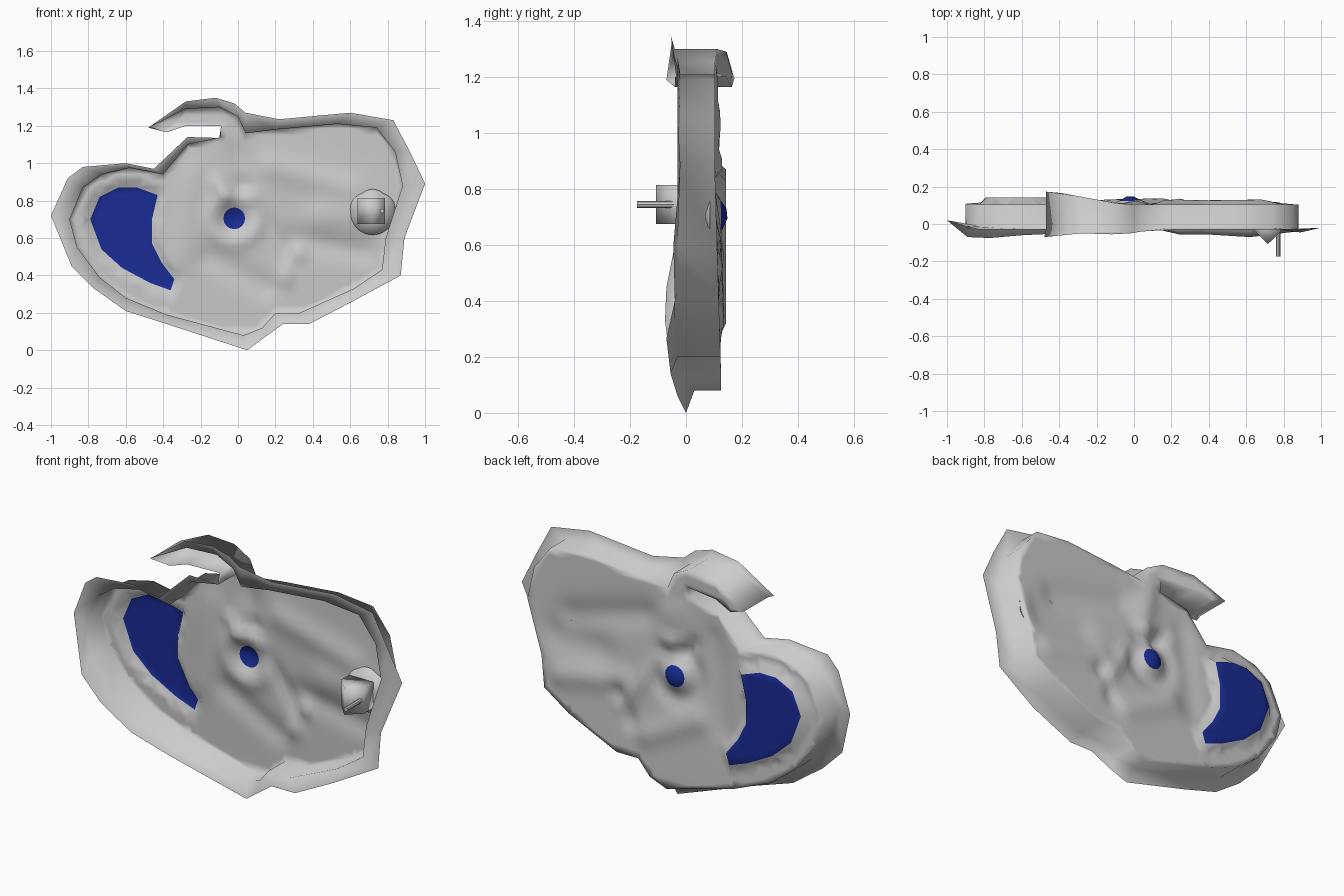
import bpy, bmesh, math
from mathutils import Vector
from mathutils.geometry import delaunay_2d_cdt, intersect_point_line

if "Cube" in bpy.data.objects:
    bpy.data.objects.remove(bpy.data.objects["Cube"])

# Paired contours: INNER = x, z, front y of the wall; OUTER = x, y, z of the flared lip
INNER = [(-.90, .70, -.02), (-.86, .55, -.03), (-.74, .39, -.03), (-.60, .28, -.03), (-.38, .19, -.01),
         (.03, .08, .03), (.13, .12, 0), (.20, .20, -.03), (.33, .20, -.03), (.62, .33, -.04),
         (.77, .43, -.03), (.79, .60, -.03), (.88, .88, -.03), (.84, 1.06, -.02), (.74, 1.19, -.02),
         (.53, 1.21, -.02), (.20, 1.18, -.02), (.04, 1.16, -.03), (0, 1.25, -.04), (-.10, 1.30, -.04),
         (-.28, 1.29, -.04), (-.47, 1.195, -.03), (-.38, 1.165, -.03), (-.28, 1.20, -.03), (-.09, 1.20, -.02),
         (-.09, 1.14, -.02), (-.27, 1.10, -.02), (-.40, .94, -.02), (-.58, .975, -.02), (-.73, .94, -.02),
         (-.83, .87, -.01)]
OUTER = [(-1, .02, .72), (-.89, -.07, .45), (-.77, -.075, .33), (-.60, -.06, .21), (-.38, -.05, .14),
         (.05, 0, 0), (.13, -.03, .06), (.24, -.055, .14), (.38, -.055, .14), (.62, -.07, .265),
         (.87, -.04, .40), (.89, -.045, .60), (1, -.02, .89), (.92, -.03, 1.06), (.83, -.03, 1.23),
         (.60, -.03, 1.27), (.22, -.03, 1.235), (.04, -.04, 1.27), (-.02, -.05, 1.32), (-.12, -.055, 1.35),
         (-.28, -.05, 1.33), (-.48, -.07, 1.19), (-.38, -.04, 1.165), (-.28, -.04, 1.20), (-.09, -.03, 1.20),
         (-.10, -.03, 1.135), (-.27, -.03, 1.14), (-.45, -.03, .97), (-.60, -.03, 1.0), (-.83, -.03, .98),
         (-.91, -.01, .92)]
PATCH = [(-.79, .70), (-.74, .82), (-.64, .87), (-.54, .87), (-.43, .83), (-.46, .70), (-.46, .57),
         (-.41, .47), (-.34, .38), (-.36, .32), (-.47, .36), (-.62, .44), (-.73, .54)]
EYE = [(-.02 + .058 * math.cos(a * math.pi / 8), .705 + .058 * math.sin(a * math.pi / 8)) for a in range(16)]

# Relief strokes: start, end, width, height (plus is toward the back)
STROKES = [((.02, .88), (.02, .88), .05, .035), ((.01, 1.0), (-.04, 1.2), .06, .02),
           ((.10, .76), (.30, .45), .04, .02), ((.18, .98), (.62, .86), .07, -.02),
           ((.30, .60), (.70, .52), .06, .018), ((-.15, .50), (.15, .34), .06, .018),
           ((-.24, .95), (-.30, .50), .07, -.012), ((-.06, .82), (-.12, .90), .03, -.025),
           ((.25, .38), (.32, .52), .04, -.02), ((.45, .72), (.72, .72), .09, -.02)]


def inside(p, poly):
    hit = False
    for (x1, z1), (x2, z2) in zip(poly, poly[1:] + poly[:1]):
        if (z1 > p[1]) != (z2 > p[1]) and p[0] < (x2 - x1) * (p[1] - z1) / (z2 - z1) + x1:
            hit = not hit
    return hit


def edge_distance(p, poly):
    best = 9
    for a, b in zip(poly, poly[1:] + poly[:1]):
        a, b = Vector(a), Vector(b)
        t = max(0, min(1, intersect_point_line(p, a, b)[1]))
        best = min(best, (a.lerp(b, t).to_2d() - Vector(p)).length)
    return best


EDGE = [(x, z) for x, z, _ in INNER]


def depth(x, z):
    p = Vector((x, z))
    y = .125 - .022 * max(0, min(1, (z - .15) / .7))
    if z > 1.15 and x < -.05:
        y += .07 * min(1, (-.05 - x) / .38)
    fade = min(1, edge_distance(p, EDGE) / .1)
    for a, b, w, h in STROKES:
        a, b = Vector(a), Vector(b)
        t = 0 if a == b else max(0, min(1, intersect_point_line(p, a, b)[1]))
        y += fade * h * math.exp(-((a.lerp(b, t) - p).length / w) ** 2)
    if inside(p, PATCH) or edge_distance(p, PATCH) < .004:
        y = .143
    r = (p - Vector((-.02, .705))).length
    y += .045 * math.exp(-(r / .06) ** 2) - .018 * math.exp(-((r - .13) / .04) ** 2)
    return min(y, .178)


def finish(name, bm):
    mesh = bpy.data.meshes.new(name)
    bm.to_mesh(mesh)
    bm.free()
    ob = bpy.data.objects.new(name, mesh)
    bpy.context.collection.objects.link(ob)
    mesh.shade_smooth()
    return ob


# Shell: relief floor, straight wall and flared lip
points, edges = [], []
for loop in (EDGE, PATCH, EYE):
    n, k = len(points), len(loop)
    points += [Vector(p) for p in loop]
    edges += [(n + i, n + (i + 1) % k) for i in range(k)]
STEP = .035
for j in range(40):
    for i in range(60):
        p = (-1 + STEP * (i + .5 * (j % 2)), .03 + STEP * j)
        if inside(p, EDGE) and min(edge_distance(p, q) for q in (EDGE, PATCH, EYE)) > .016:
            points.append(Vector(p))
co, _, tris, *_ = delaunay_2d_cdt(points, edges, [], 1, 1e-5)
bm = bmesh.new()
verts = [bm.verts.new((p.x, depth(p.x, p.y), p.y)) for p in co]
for t in tris:
    c = sum((co[i] for i in t), Vector((0, 0))) / 3
    f = bm.faces.new([verts[i] for i in t])
    f.material_index = int(inside(c, PATCH) or inside(c, EYE))
rings = [[bm.verts.new((x, depth(x, z), z)) for x, z, _ in INNER],
         [bm.verts.new((x, y, z)) for x, z, y in INNER],
         [bm.verts.new(p) for p in OUTER]]
for a, b in zip(rings, rings[1:]):
    for i in range(len(a)):
        bm.faces.new((a[i - 1], a[i], b[i], b[i - 1]))
bmesh.ops.remove_doubles(bm, verts=bm.verts, dist=1e-4)
bmesh.ops.recalc_face_normals(bm, faces=bm.faces)
shell = finish("shell", bm)
for name, col in (("grey", (.8, .8, .8, 1)), ("blue", (.01, .025, .3, 1))):
    mat = bpy.data.materials.new(name)
    mat.diffuse_color = col
    mat.use_nodes = True
    mat.node_tree.nodes["Principled BSDF"].inputs["Base Color"].default_value = mat.diffuse_color
    shell.data.materials.append(mat)

# Scalloped mount: shallow dome with petals on its upper half
bm = bmesh.new()
rows = []
for r, y in ((.45, .03), (.8, .05), (1, .085)):
    row = []
    for i in range(40):
        a = i * math.tau / 40
        k = .118 * r * (1 + (.07 * abs(math.sin(3 * a)) if a < math.pi else 0))
        row.append(bm.verts.new((.72 + k * math.cos(a), y, .735 + k * math.sin(a))))
    rows.append(row)
bm.faces.new(rows[0])
for a, b in zip(rows, rows[1:]):
    for i in range(40):
        bm.faces.new((a[i - 1], a[i], b[i], b[i - 1]))
bmesh.ops.recalc_face_normals(bm, faces=bm.faces)
finish("scalloped_mount", bm)

# Wedge block: upright prism with its ridge to the front
bm = bmesh.new()
profile = [(.64, -.03), (.715, -.108), (.785, -.04), (.785, .04), (.64, .04)]
base = bm.faces.new([bm.verts.new((x, y, .675)) for x, y in profile])
ext = bmesh.ops.extrude_face_region(bm, geom=[base])["geom"]
bmesh.ops.translate(bm, verts=[v for v in ext if isinstance(v, bmesh.types.BMVert)], vec=(0, 0, .14))
bmesh.ops.recalc_face_normals(bm, faces=bm.faces)
finish("wedge_block", bm)

# Pin
bpy.ops.mesh.primitive_cylinder_add(vertices=8, radius=.012, depth=.155, location=(.77, -.097, .745),
                                    rotation=(math.pi / 2, 0, 0))
bpy.context.object.name = "pin"
bpy.ops.object.shade_smooth_by_angle()
